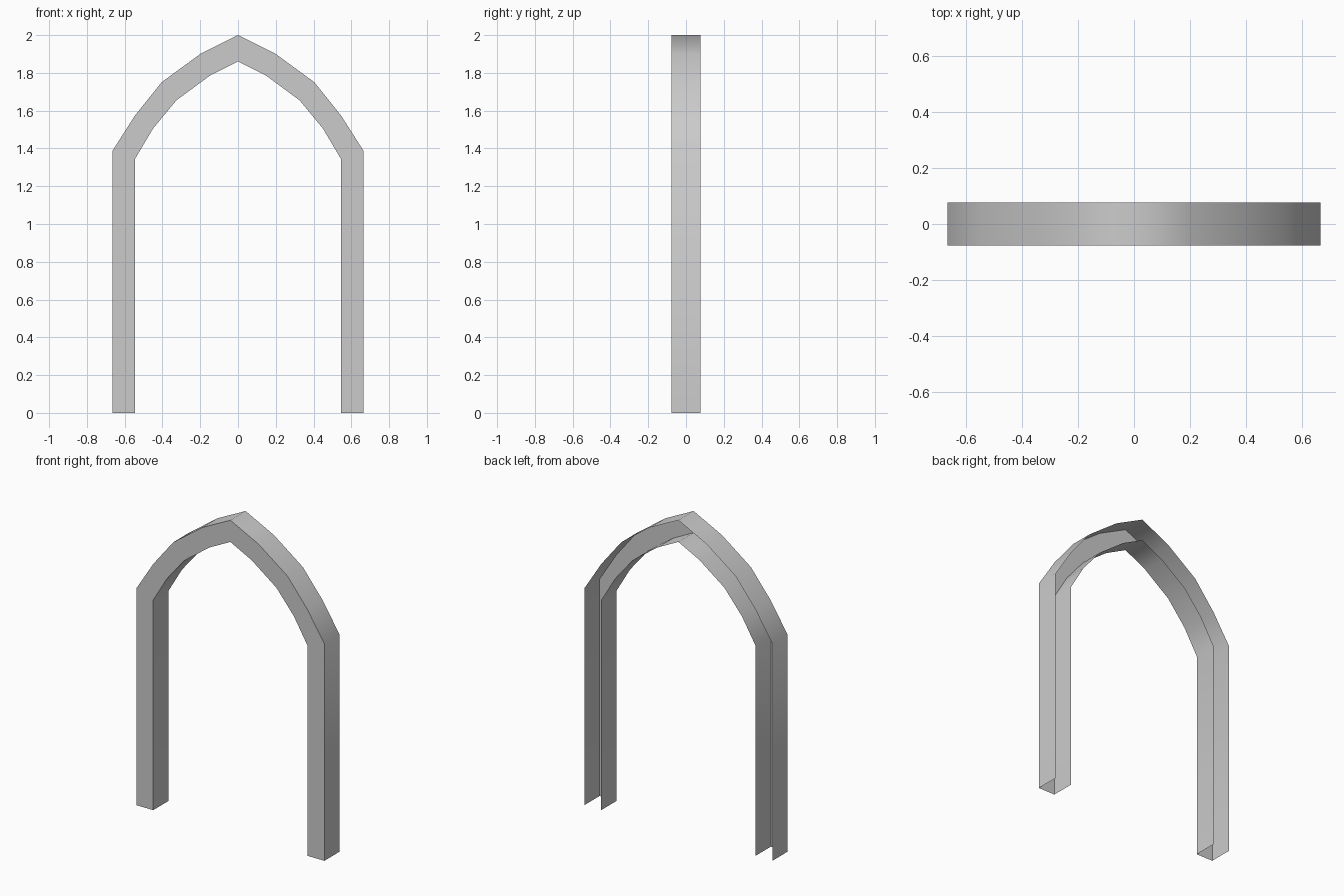
import bpy
import bmesh
import math

cube = bpy.data.objects.get("Cube")
if cube:
    bpy.data.objects.remove(cube, do_unlink=True)

HALF_DEPTH = 0.077

# Half profiles (x, z) from the foot up to the peak
OUTER = [(0.665, 0), (0.665, 1.387), (0.545, 1.575), (0.405, 1.75), (0.2, 1.9), (0, 2)]
INNER = [(0.546, 0), (0.546, 1.343), (0.45, 1.505), (0.326, 1.655), (0.148, 1.786), (0, 1.861)]


def full_arch(half):
    """Mirror a half profile, sharing the peak point."""
    return half + [(-x, z) for x, z in reversed(half[:-1])]


def make_material(name, value):
    mat = bpy.data.materials.new(name)
    mat.use_nodes = True
    color = (value, value, value, 1)
    mat.diffuse_color = color
    mat.node_tree.nodes["Principled BSDF"].inputs["Base Color"].default_value = color
    return mat


# Pointed arch frame: a channel, open at the back and under the feet
bm = bmesh.new()


def rail(profile, y):
    return [bm.verts.new((x, y, z)) for x, z in full_arch(profile)]


outer_front, outer_back = rail(OUTER, -HALF_DEPTH), rail(OUTER, HALF_DEPTH)
inner_front, inner_back = rail(INNER, -HALF_DEPTH), rail(INNER, HALF_DEPTH)

# Outer wall, front face and inner wall as strips between rails
for a, b in ((outer_back, outer_front), (outer_front, inner_front), (inner_front, inner_back)):
    for i in range(len(a) - 1):
        bm.faces.new((a[i], a[i + 1], b[i + 1], b[i]))

mesh = bpy.data.meshes.new("arch_frame")
bm.to_mesh(mesh)
bm.free()
mesh.materials.append(make_material("light grey", 0.6))
arch = bpy.data.objects.new("arch_frame", mesh)
bpy.context.collection.objects.link(arch)

# Soft shading along the curve, crisp front edges
bpy.ops.object.select_all(action="DESELECT")
arch.select_set(True)
bpy.context.view_layer.objects.active = arch
bpy.ops.object.shade_smooth_by_angle(angle=math.radians(60))
